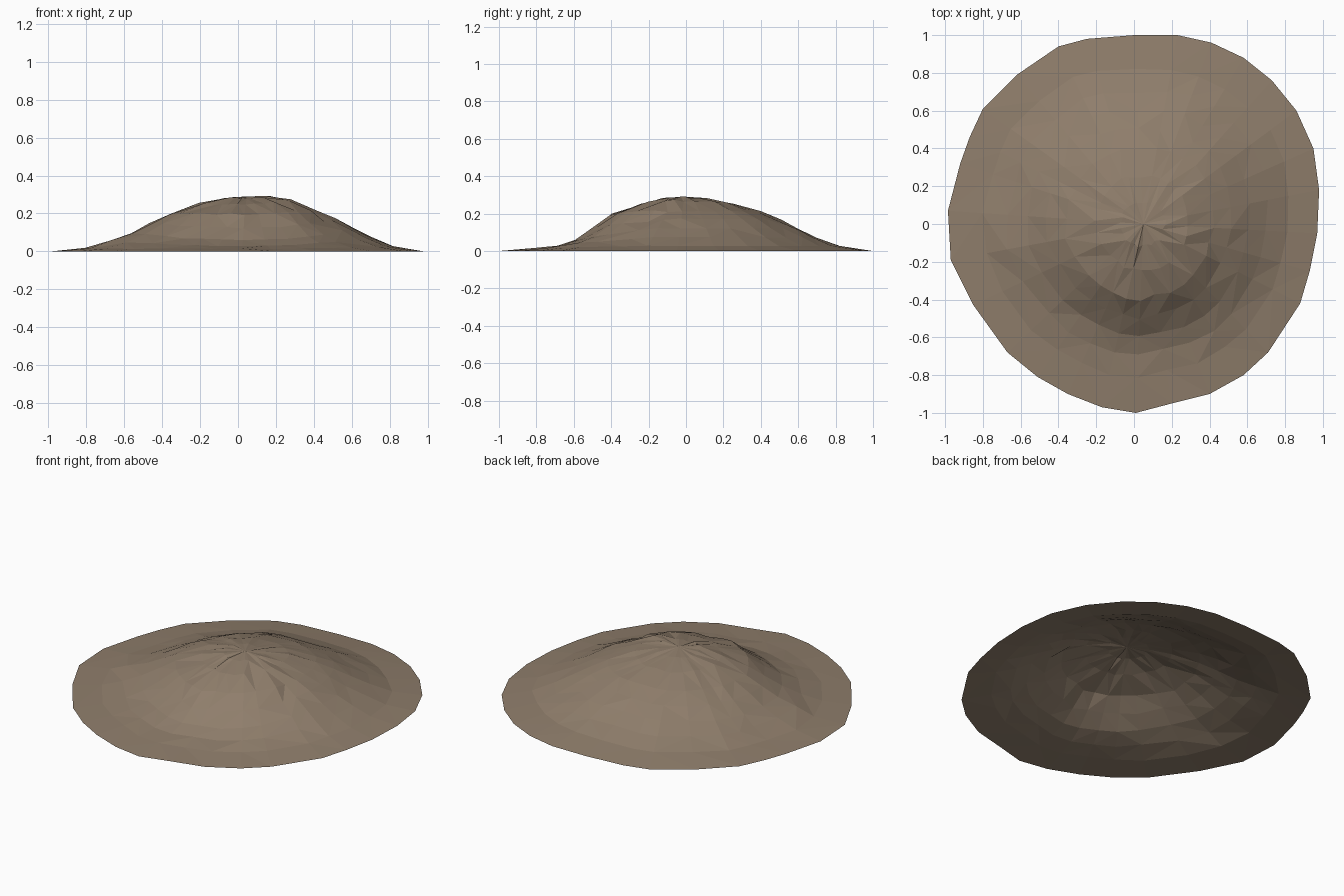
import bpy, bmesh, math, random

if "Cube" in bpy.data.objects:
    bpy.data.objects.remove(bpy.data.objects["Cube"])

random.seed(4)

# irregular rim of the mound, clockwise seen from above
RIM = [(0, 1), (.23, 1), (.41, .96), (.58, .88), (.73, .76), (.86, .6), (.95, .4),
       (.98, .18), (.97, -.05), (.93, -.25), (.88, -.42), (.71, -.68), (.58, -.8),
       (.4, -.9), (.2, -.95), (.01, -1), (-.17, -.97), (-.35, -.9), (-.51, -.81),
       (-.67, -.68), (-.85, -.43), (-.97, -.19), (-.985, .07), (-.92, .32),
       (-.87, .46), (-.8, .61), (-.62, .79), (-.4, .94), (-.25, .98)]
PEAK = (.05, 0.0, .29)

# slope profiles: height at each fraction of the way from peak to rim
RINGS = [.12, .25, .4, .5, .6, .7, .82]
RIGHT = [.287, .270, .215, .170, .122, .075, .027]
BACK = [.277, .253, .210, .167, .120, .070, .027]
LEFT = [.280, .252, .195, .147, .095, .055, .018]
FRONT = [.277, .250, .195, .125, .060, .028, .014]


def slope_height(ring, dx, dy):
    """Blend the two slope profiles nearest to this direction."""
    wx = dx * dx / (dx * dx + dy * dy)
    side = RIGHT if dx > 0 else LEFT
    end = BACK if dy > 0 else FRONT
    return side[ring] * wx + end[ring] * (1 - wx)


bm = bmesh.new()
rows = []
n = len(RIM)
for k, f in enumerate(RINGS):
    row = []
    for i, (x, y) in enumerate(RIM):
        dx, dy = x - PEAK[0], y - PEAK[1]
        z = slope_height(k, dx, dy)
        # slight uneven ground, strongest on the front slope
        rough = .006 if dy < 0 else .003
        z = max(.004, z + random.uniform(-rough, rough) * (.4 + z / .29))
        g = f + random.uniform(-.01, .01)
        row.append(bm.verts.new((PEAK[0] + dx * g, PEAK[1] + dy * g, z)))
    rows.append(row)
rows.append([bm.verts.new((x, y, 0)) for x, y in RIM])

# cap around the peak, then triangulated rings down to the open rim
top = bm.verts.new(PEAK)
for i in range(n):
    j = (i + 1) % n
    bm.faces.new((top, rows[0][j], rows[0][i]))
    for a, b in zip(rows, rows[1:]):
        if random.random() < .5:
            bm.faces.new((a[i], a[j], b[i]))
            bm.faces.new((a[j], b[j], b[i]))
        else:
            bm.faces.new((a[i], a[j], b[j]))
            bm.faces.new((a[i], b[j], b[i]))

mesh = bpy.data.meshes.new("dirt_mound")
bm.to_mesh(mesh)
bm.free()
soil = bpy.data.materials.new("brown soil")
soil.diffuse_color = (.275, .208, .148, 1)
soil.use_nodes = True
soil.node_tree.nodes["Principled BSDF"].inputs["Base Color"].default_value = soil.diffuse_color
mesh.materials.append(soil)
mound = bpy.data.objects.new("dirt_mound", mesh)
bpy.context.collection.objects.link(mound)
